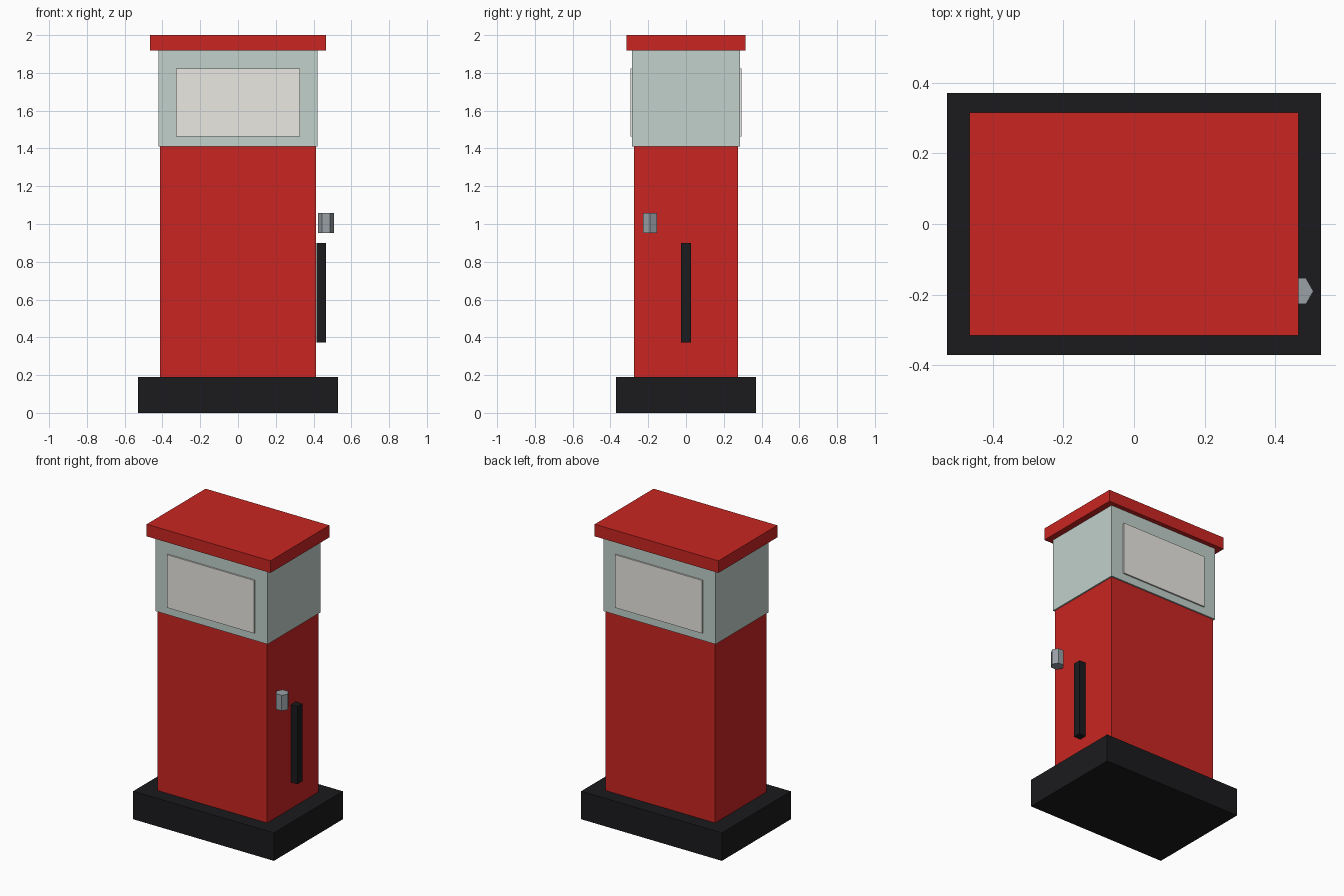
import bpy

if "Cube" in bpy.data.objects:
    bpy.data.objects.remove(bpy.data.objects["Cube"])


def material(name, color):
    m = bpy.data.materials.new(name)
    m.diffuse_color = (*color, 1)
    m.use_nodes = True
    m.node_tree.nodes["Principled BSDF"].inputs["Base Color"].default_value = m.diffuse_color
    return m


red = material("red_paint", (0.586, 0.019, 0.016))
black = material("black_rubber", (0.011, 0.011, 0.0125))
pale = material("pale_green", (0.533, 0.638, 0.60))
cream = material("display_cream", (0.825, 0.81, 0.765))
steel = material("steel", (0.32, 0.35, 0.38))


def box(name, lo, hi, mat):
    """Axis-aligned box between two corners."""
    centre = [(a + b) / 2 for a, b in zip(lo, hi)]
    bpy.ops.mesh.primitive_cube_add(size=1, location=centre)
    ob = bpy.context.object
    ob.name = name
    ob.scale = [b - a for a, b in zip(lo, hi)]
    bpy.ops.object.transform_apply(location=False, rotation=False, scale=True)
    ob.data.materials.append(mat)
    return ob


# Stacked housing: name, half width, half depth, bottom, top, material
for name, hx, hy, z0, z1, mat in (
    ("base_plinth", 0.529, 0.37, 0.0, 0.19, black),
    ("pump_body", 0.412, 0.275, 0.19, 1.41, red),
    ("pump_head", 0.422, 0.285, 1.41, 1.918, pale),
    ("top_cap", 0.465, 0.316, 1.918, 2.0, red),
):
    box(name, (-hx, -hy, z0), (hx, hy, z1), mat)

# Display panels on the front and back of the head
for name, s in (("front_display", -1), ("back_display", 1)):
    y0, y1 = sorted((s * 0.275, s * 0.295))
    box(name, (-0.328, y0, 1.462), (0.328, y1, 1.822), cream)

# Hose hanging on the right side
box("hose", (0.416, -0.026, 0.372), (0.465, 0.026, 0.90), black)

# Hexagonal nozzle, one corner pointing outwards
bpy.ops.mesh.primitive_cylinder_add(vertices=6, radius=0.0425, depth=0.105,
                                    location=(0.465, -0.19, 1.005),
                                    rotation=(0, 0, 0.5235988))
nozzle = bpy.context.object
nozzle.name = "nozzle"
nozzle.data.materials.append(steel)
